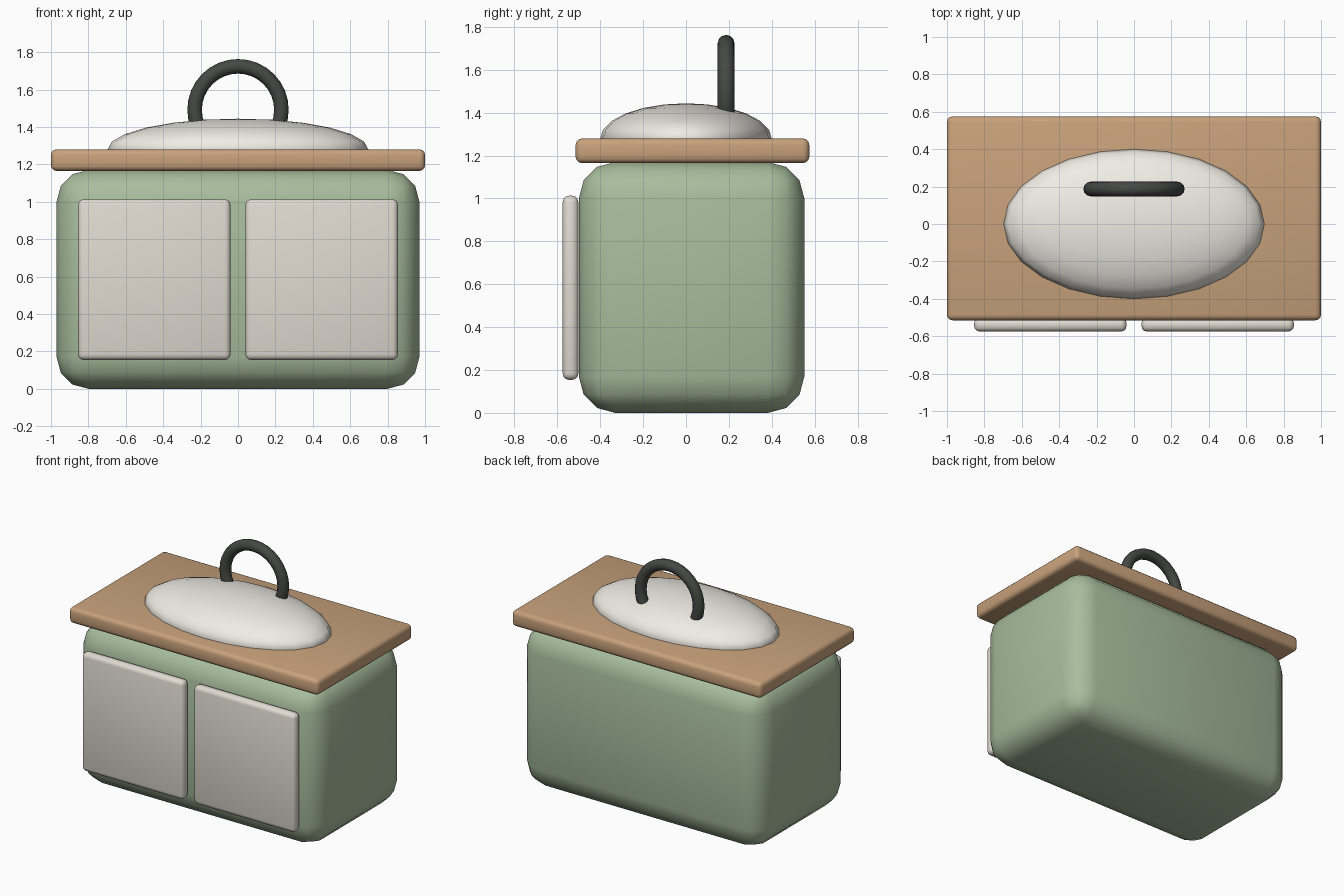
import bpy
import math

if "Cube" in bpy.data.objects:
    bpy.data.objects.remove(bpy.data.objects["Cube"])


def finish(obj, name, rgb, angle=60):
    obj.name = name
    mat = bpy.data.materials.get(str(rgb)) or bpy.data.materials.new(str(rgb))
    mat.diffuse_color = (*rgb, 1)
    mat.use_nodes = True
    mat.node_tree.nodes["Principled BSDF"].inputs["Base Color"].default_value = mat.diffuse_color
    obj.data.materials.append(mat)
    bpy.ops.object.shade_smooth_by_angle(angle=math.radians(angle))
    return obj


def rounded_box(name, lo, hi, radius, segments, rgb):
    centre = [(a + b) / 2 for a, b in zip(lo, hi)]
    bpy.ops.mesh.primitive_cube_add(size=1, location=centre)
    obj = bpy.context.object
    obj.scale = [b - a for a, b in zip(lo, hi)]
    bpy.ops.object.transform_apply(location=False, rotation=False, scale=True)
    bevel = obj.modifiers.new("bevel", "BEVEL")
    bevel.width = radius
    bevel.segments = segments
    bpy.ops.object.modifier_apply(modifier=bevel.name)
    return finish(obj, name, rgb)


GREEN = (0.39, 0.51, 0.34)
WOOD = (0.58, 0.36, 0.20)
CREAM = (0.75, 0.71, 0.64)
WHITE = (0.87, 0.84, 0.78)
DARK = (0.06, 0.065, 0.06)

# Cabinet body and worktop
rounded_box("cabinet_body", (-0.97, -0.50, 0), (0.97, 0.552, 1.17), 0.17, 3, GREEN)
rounded_box("worktop", (-1, -0.515, 1.165), (1, 0.575, 1.28), 0.03, 3, WOOD)

# Pair of doors
for side, x0, x1 in (("left", -0.855, -0.04), ("right", 0.04, 0.855)):
    rounded_box(side + "_door", (x0, -0.575, 0.154), (x1, -0.502, 1.013), 0.03, 3, CREAM)

# Domed oval basin
bpy.ops.mesh.primitive_uv_sphere_add(segments=24, ring_count=12, radius=1, location=(0, 0, 1.28))
basin = bpy.context.object
basin.scale = (0.697, 0.4, 0.164)
bpy.ops.object.transform_apply(location=False, rotation=False, scale=True)
finish(basin, "basin", WHITE)

# Hoop tap, its lower half sunk into the basin
bpy.ops.mesh.primitive_torus_add(
    major_radius=0.232, minor_radius=0.039, major_segments=32, minor_segments=12,
    location=(0, 0.187, 1.492), rotation=(math.pi / 2, 0, 0))
finish(bpy.context.object, "tap", DARK)
